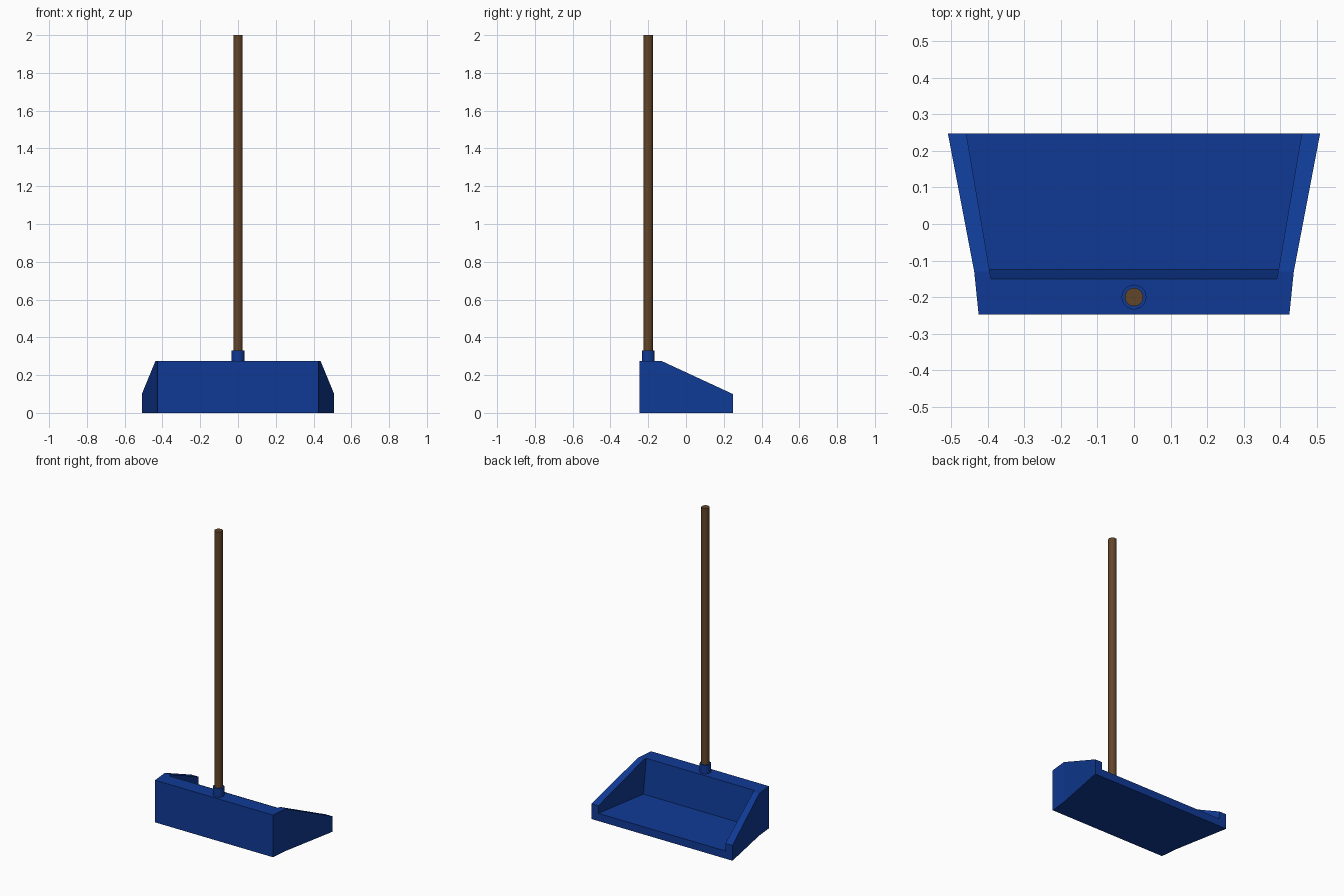
import bpy, bmesh

cube = bpy.data.objects.get("Cube")
if cube:
    bpy.data.objects.remove(cube, do_unlink=True)


def make_material(name, rgb):
    mat = bpy.data.materials.new(name)
    mat.use_nodes = True
    mat.diffuse_color = (*rgb, 1)
    mat.node_tree.nodes["Principled BSDF"].inputs["Base Color"].default_value = (*rgb, 1)
    return mat


def loft(name, sections, mat):
    """Solid through cross-sections (y_low, y_high, half_low, half_high, z_low, z_high)."""
    bm = bmesh.new()
    rings = []
    for y0, y1, w0, w1, z0, z1 in sections:
        corners = [(-w0, y0, z0), (w0, y0, z0), (w1, y1, z1), (-w1, y1, z1)]
        rings.append([bm.verts.new(c) for c in corners])
    for a, b in zip(rings, rings[1:]):
        for i in range(4):
            j = (i + 1) % 4
            bm.faces.new((a[i], a[j], b[j], b[i]))
    bm.faces.new(rings[0][::-1])
    bm.faces.new(rings[-1])
    bmesh.ops.recalc_face_normals(bm, faces=bm.faces)
    mesh = bpy.data.meshes.new(name)
    bm.to_mesh(mesh)
    bm.free()
    obj = bpy.data.objects.new(name, mesh)
    bpy.context.collection.objects.link(obj)
    mesh.materials.append(mat)
    return obj


def rod(name, radius, z0, z1, mat):
    bpy.ops.mesh.primitive_cylinder_add(vertices=20, radius=radius, depth=z1 - z0,
                                        location=(0, -0.2, (z0 + z1) / 2))
    obj = bpy.context.object
    obj.name = name
    obj.data.materials.append(mat)
    bpy.ops.object.shade_smooth_by_angle()
    return obj


blue = make_material("blue plastic", (0.005, 0.042, 0.3))
brown = make_material("brown wood", (0.125, 0.06, 0.022))

# Pan body: full height at the rear, sloping down towards the wide mouth
pan = loft("pan", [(-0.247, -0.247, 0.425, 0.425, 0, 0.275),
                   (-0.13, -0.13, 0.437, 0.437, 0, 0.275),
                   (0.248, 0.248, 0.509, 0.509, 0, 0.1)], blue)


# Hollow with a flat floor, leaning rear wall and flared sides
def inner_half(y):
    return 0.391 + 0.17 * (y + 0.15)


cutter = loft("pan_hollow_cutter",
              [(a, b, inner_half(a), inner_half(b), 0.05, 0.5)
               for a, b in ((-0.125, -0.175), (0.4, 0.4))], blue)
cutter.hide_render = True
cut = pan.modifiers.new("hollow", "BOOLEAN")
cut.operation = "DIFFERENCE"
cut.solver = "EXACT"
cut.object = cutter
bpy.context.view_layer.objects.active = pan
bpy.ops.object.modifier_apply(modifier=cut.name)
bpy.data.objects.remove(cutter, do_unlink=True)

# Socket and broom-style handle
rod("handle_socket", 0.034, 0.26, 0.33, blue)
rod("handle", 0.025, 0.28, 2.0, brown)
